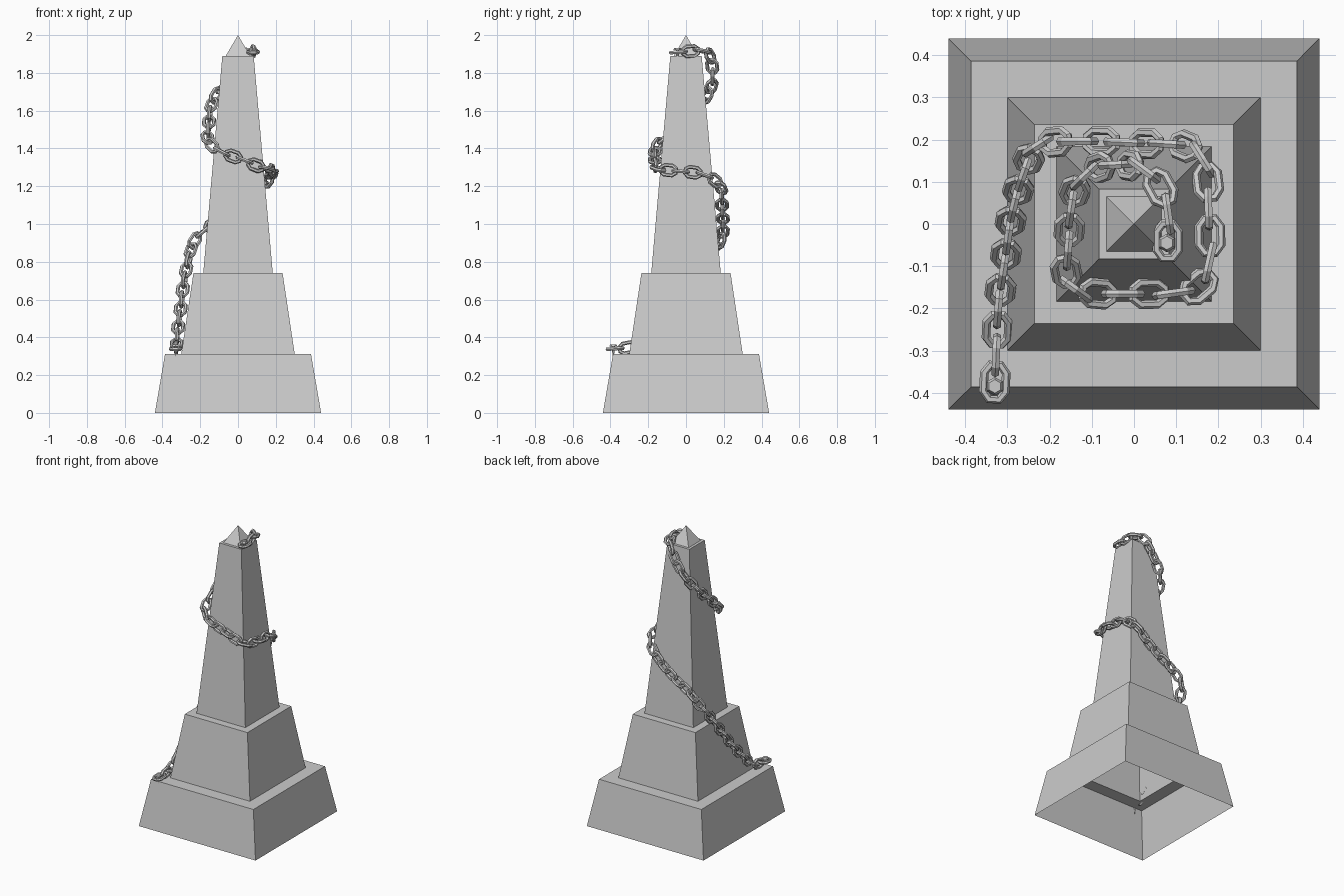
import bpy, bmesh, math
from mathutils import Vector, Matrix

if "Cube" in bpy.data.objects:
    bpy.data.objects.remove(bpy.data.objects["Cube"])

def make_object(name, bm, recalc=True):
    if recalc:
        bmesh.ops.recalc_face_normals(bm, faces=bm.faces)
    me = bpy.data.meshes.new(name)
    bm.to_mesh(me)
    bm.free()
    ob = bpy.data.objects.new(name, me)
    bpy.context.collection.objects.link(ob)
    return ob

# Stepped obelisk: one hollow square shell, open at the bottom
profile = [(0.44, 0), (0.386, 0.313), (0.30, 0.313), (0.236, 0.74),
           (0.184, 0.74), (0.083, 1.89), (0.065, 1.89)]
bm = bmesh.new()
rings = [[bm.verts.new((sx * h, sy * h, z))
          for sx, sy in ((-1, -1), (1, -1), (1, 1), (-1, 1))] for h, z in profile]
for a, b in zip(rings, rings[1:]):
    for i in range(4):
        j = (i + 1) % 4
        bm.faces.new((a[i], a[j], b[j], b[i]))
apex = bm.verts.new((0, 0, 2.0))
for i in range(4):
    bm.faces.new((rings[-1][i], rings[-1][(i + 1) % 4], apex))
make_object("obelisk", bm)

# Path of the chain winding down the obelisk
path = [Vector(p) for p in (
    (0.08, -0.04, 1.91), (0.08, 0.03, 1.915), (0.06, 0.09, 1.915), (0.02, 0.13, 1.885),
    (-0.03, 0.14, 1.80), (-0.08, 0.135, 1.73), (-0.13, 0.10, 1.66), (-0.15, 0.03, 1.58),
    (-0.155, -0.05, 1.51), (-0.16, -0.12, 1.45), (-0.13, -0.16, 1.41), (-0.06, -0.165, 1.37),
    (0.03, -0.165, 1.34), (0.12, -0.16, 1.30), (0.17, -0.13, 1.29), (0.18, -0.04, 1.28),
    (0.175, 0.06, 1.27), (0.17, 0.14, 1.24), (0.12, 0.185, 1.19), (0.04, 0.19, 1.11),
    (-0.06, 0.195, 1.04), (-0.16, 0.195, 0.98), (-0.23, 0.185, 0.91), (-0.265, 0.11, 0.80),
    (-0.29, 0.02, 0.67), (-0.305, -0.08, 0.54), (-0.32, -0.18, 0.43),
    (-0.325, -0.27, 0.355), (-0.33, -0.375, 0.34))]

def smooth_path(pts, steps=12):
    p = [2 * pts[0] - pts[1]] + pts + [2 * pts[-1] - pts[-2]]
    out = []
    for a, b, c, d in zip(p, p[1:], p[2:], p[3:]):
        for s in range(steps):
            t = s / steps
            out.append(0.5 * (2 * b + (c - a) * t + (2 * a - 5 * b + 4 * c - d) * t ** 2
                              + (3 * b - a - 3 * c + d) * t ** 3))
    return out + [pts[-1]]

def spaced(pts, pitch):
    lengths = [0]
    for a, b in zip(pts, pts[1:]):
        lengths.append(lengths[-1] + (b - a).length)
    n = 2 * round(lengths[-1] / pitch / 2)      # even gaps: both end links lie flat
    out, k = [], 0
    for i in range(n + 1):
        s = lengths[-1] * i / n
        while k < len(pts) - 2 and lengths[k + 1] < s:
            k += 1
        f = (s - lengths[k]) / (lengths[k + 1] - lengths[k])
        out.append(pts[k].lerp(pts[k + 1], f))
    return out

# One eight-cornered link with a six-sided wire
def add_link(bm, matrix, wire=0.0105):
    loop = [(0.041, -0.012), (0.041, 0.012), (0.022, 0.026), (-0.022, 0.026),
            (-0.041, 0.012), (-0.041, -0.012), (-0.022, -0.026), (0.022, -0.026)]
    sections = []
    for i, (x, y) in enumerate(loop):
        (px, py), (nx, ny) = loop[i - 1], loop[(i + 1) % 8]
        out = Vector((ny - py, px - nx, 0)).normalized()
        ring = []
        for k in range(6):
            a = math.tau * k / 6
            co = Vector((x, y, 0)) + out * (wire * math.cos(a)) + Vector((0, 0, wire * math.sin(a)))
            ring.append(bm.verts.new(matrix @ co))
        sections.append(ring)
    for i in range(8):
        a, b = sections[i], sections[(i + 1) % 8]
        for k in range(6):
            m = (k + 1) % 6
            bm.faces.new((a[k], b[k], b[m], a[m]))

# Chain: alternate links turned a quarter turn
centres = spaced(smooth_path(path), 0.064)
bm = bmesh.new()
for i, c in enumerate(centres):
    t = (centres[min(i + 1, len(centres) - 1)] - centres[max(i - 1, 0)]).normalized()
    side = Vector((0, 0, 1)).cross(t).normalized()
    up = t.cross(side)
    frame = Matrix((t, side, up)).transposed().to_4x4()
    add_link(bm, Matrix.Translation(c) @ frame @ Matrix.Rotation(math.pi / 2 * (i % 2), 4, 'X'))
make_object("chain", bm)

# Hexagonal nails pinning both chain ends
def nail(name, x, y, z):
    bm = bmesh.new()
    bmesh.ops.create_cone(bm, cap_ends=True, segments=6, radius1=0.022, radius2=0.016,
                          depth=0.012, matrix=Matrix.Translation((x, y, z + 0.022)))
    bmesh.ops.create_cone(bm, cap_ends=True, segments=6, radius1=0.0, radius2=0.009,
                          depth=0.09, matrix=Matrix.Translation((x, y, z - 0.026)))
    make_object(name, bm)

nail("top_nail", 0.078, -0.045, 1.905)
nail("bottom_nail", -0.33, -0.385, 0.335)
